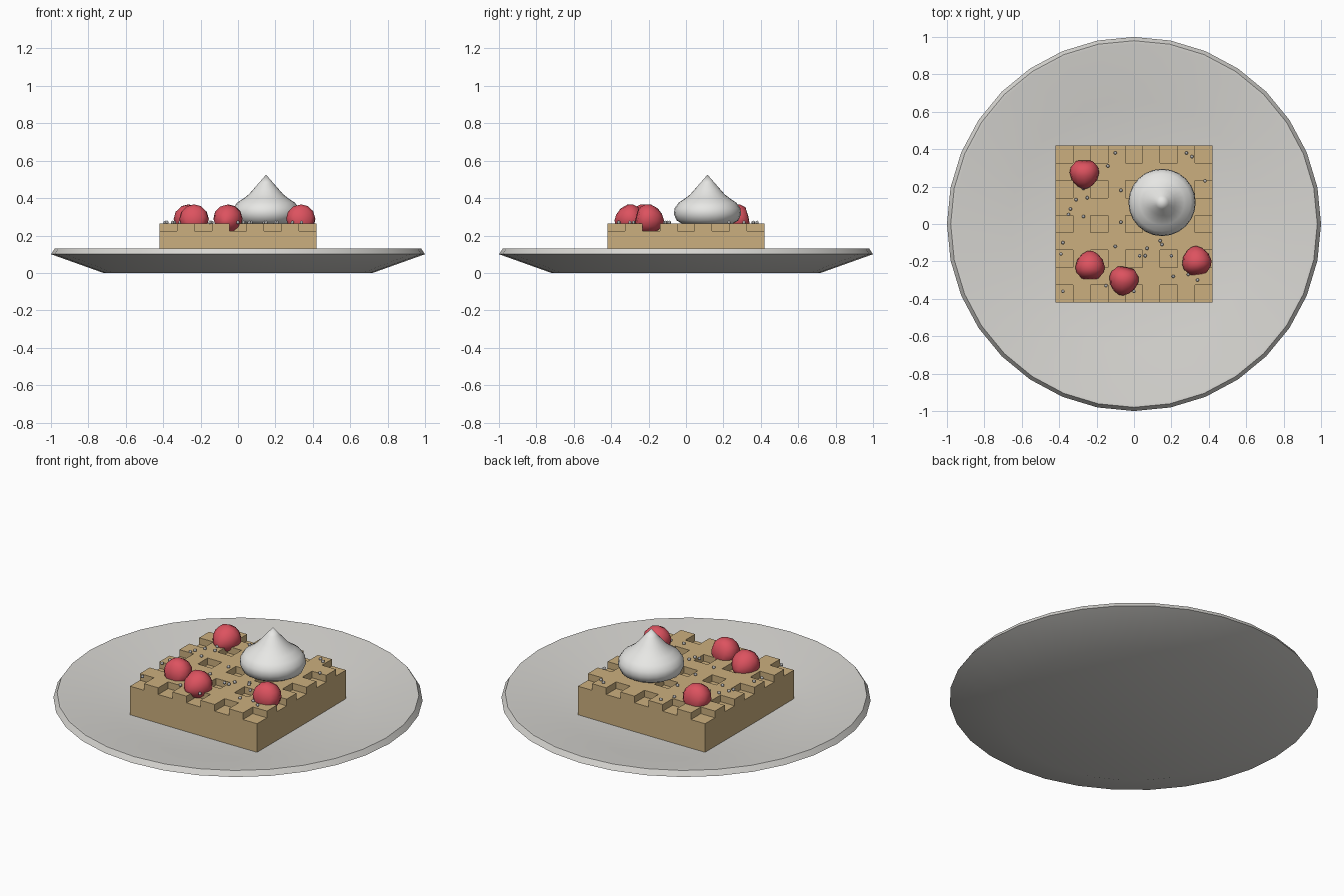
import bpy, bmesh, math
from mathutils import Vector, Matrix

if "Cube" in bpy.data.objects:
    bpy.data.objects.remove(bpy.data.objects["Cube"])


def material(name, r, g, b):
    m = bpy.data.materials.new(name)
    m.diffuse_color = (r, g, b, 1)
    m.use_nodes = True
    m.node_tree.nodes["Principled BSDF"].inputs["Base Color"].default_value = m.diffuse_color
    return m


PLATE = material("plate white", 0.68, 0.67, 0.64)
CREAM = material("cream white", 0.80, 0.80, 0.78)
BERRY = material("berry red", 0.72, 0.085, 0.115)
WAFFLE = material("waffle tan", 0.60, 0.43, 0.21)
SUGAR = material("sugar grey", 0.45, 0.45, 0.45)


def finish(bm, name, mat, smooth=None):
    bmesh.ops.recalc_face_normals(bm, faces=bm.faces)
    me = bpy.data.meshes.new(name)
    bm.to_mesh(me)
    bm.free()
    ob = bpy.data.objects.new(name, me)
    bpy.context.collection.objects.link(ob)
    me.materials.append(mat)
    if smooth:
        bpy.ops.object.select_all(action='DESELECT')
        ob.select_set(True)
        bpy.context.view_layer.objects.active = ob
        bpy.ops.object.shade_smooth_by_angle(angle=math.radians(smooth))
    return ob


def lathe(name, profile, sides, mat, smooth, matrix=Matrix()):
    """Revolve (radius, z) points; zero radius ends become single points."""
    bm = bmesh.new()
    rings = []
    for r, z in profile:
        n = sides if r > 0 else 1
        rings.append([bm.verts.new((r * math.cos(2 * math.pi * i / sides),
                                    r * math.sin(2 * math.pi * i / sides), z))
                      for i in range(n)])
    for a, b in zip(rings, rings[1:]):
        for i in range(sides):
            j = (i + 1) % sides
            quad = [a[i % len(a)], a[j % len(a)], b[j % len(b)], b[i % len(b)]]
            bm.faces.new(list(dict.fromkeys(quad)))
    bmesh.ops.transform(bm, matrix=matrix, verts=bm.verts)
    return finish(bm, name, mat, smooth)


# Plate: shallow dish with a thin rim
lathe("plate", [(0, 0), (0.72, 0), (1.0, 0.10), (0.98, 0.13), (0.965, 0.13),
                (0.66, 0.055), (0, 0.05)], 32, PLATE, 30)

# Waffle: one solid grid of cells, ribs raised above the pocket floor
HALF, CELLS = 0.42, 9
STEP = 2 * HALF / CELLS
bm = bmesh.new()
bmesh.ops.create_grid(bm, x_segments=CELLS, y_segments=CELLS, size=HALF,
                      matrix=Matrix.Translation((0, 0, 0.225)))
ribs = []
for f in bm.faces:
    c = f.calc_center_median()
    i, j = int((c.x + HALF) / STEP), int((c.y + HALF) / STEP)
    if i % 2 or j % 2:
        ribs.append(f)
rim = [e for e in bm.edges if e.is_boundary]
skirt = bmesh.ops.extrude_edge_only(bm, edges=rim)["geom"]
for v in skirt:
    if isinstance(v, bmesh.types.BMVert):
        v.co.z = 0.04
low = [e for e in skirt if isinstance(e, bmesh.types.BMEdge) and e.is_boundary]
bmesh.ops.contextual_create(bm, geom=low)
raised = bmesh.ops.extrude_face_region(bm, geom=ribs)["geom"]
bmesh.ops.translate(bm, vec=(0, 0, 0.04),
                    verts=[v for v in raised if isinstance(v, bmesh.types.BMVert)])
bmesh.ops.delete(bm, geom=[f for f in ribs if f.is_valid], context='FACES_ONLY')
finish(bm, "waffle", WAFFLE)

# Whipped cream dollop
lathe("whipped_cream",
      [(0, 0.25), (0.13, 0.26), (0.165, 0.28), (0.18, 0.315), (0.176, 0.345),
       (0.155, 0.375), (0.12, 0.398), (0.092, 0.42), (0.07, 0.445),
       (0.035, 0.485), (0, 0.525)],
      24, CREAM, 50, Matrix.Translation((0.15, 0.115, 0)))

# Berries lying on their side: position and direction of the tip
berry = [(0, -0.065), (0.05, -0.062), (0.073, -0.035), (0.079, -0.005),
         (0.068, 0.035), (0.045, 0.063), (0.018, 0.08), (0, 0.083)]
for n, (x, y, dx, dy) in enumerate([(-0.265, 0.27, 0, -1), (-0.235, -0.225, 0, 1),
                                    (-0.055, -0.30, -0.2, -1), (0.335, -0.20, -0.15, 1)]):
    turn = Vector((dx, dy, -0.25)).to_track_quat('Z', 'Y').to_matrix().to_4x4()
    lathe(f"berry_{n + 1}", berry, 12, BERRY, 60,
          Matrix.Translation((x, y, 0.287)) @ turn)

# Sugar sprinkles, positions in hundredths of a unit
spots = [(-10, 38), (-14, 31), (28, 38), (31, 36), (38, 23), (-25, 14), (-31, 13),
         (-27, 19), (-34, 8), (-35, 5), (-27, 4), (-7, 18), (-7, 1), (-38, -10),
         (-39, -16), (-10, -12), (7, -13), (14, -9), (15, -11), (3, -17), (6, -17),
         (20, -17), (21, -28), (29, -27), (34, -30), (-15, -33), (0, -36), (-38, -36)]
bm = bmesh.new()
for x, y in spots:
    bmesh.ops.create_icosphere(bm, subdivisions=1, radius=0.01,
                               matrix=Matrix.Translation((x / 100, y / 100, 0.27)))
finish(bm, "sugar_sprinkles", SUGAR, 60)
